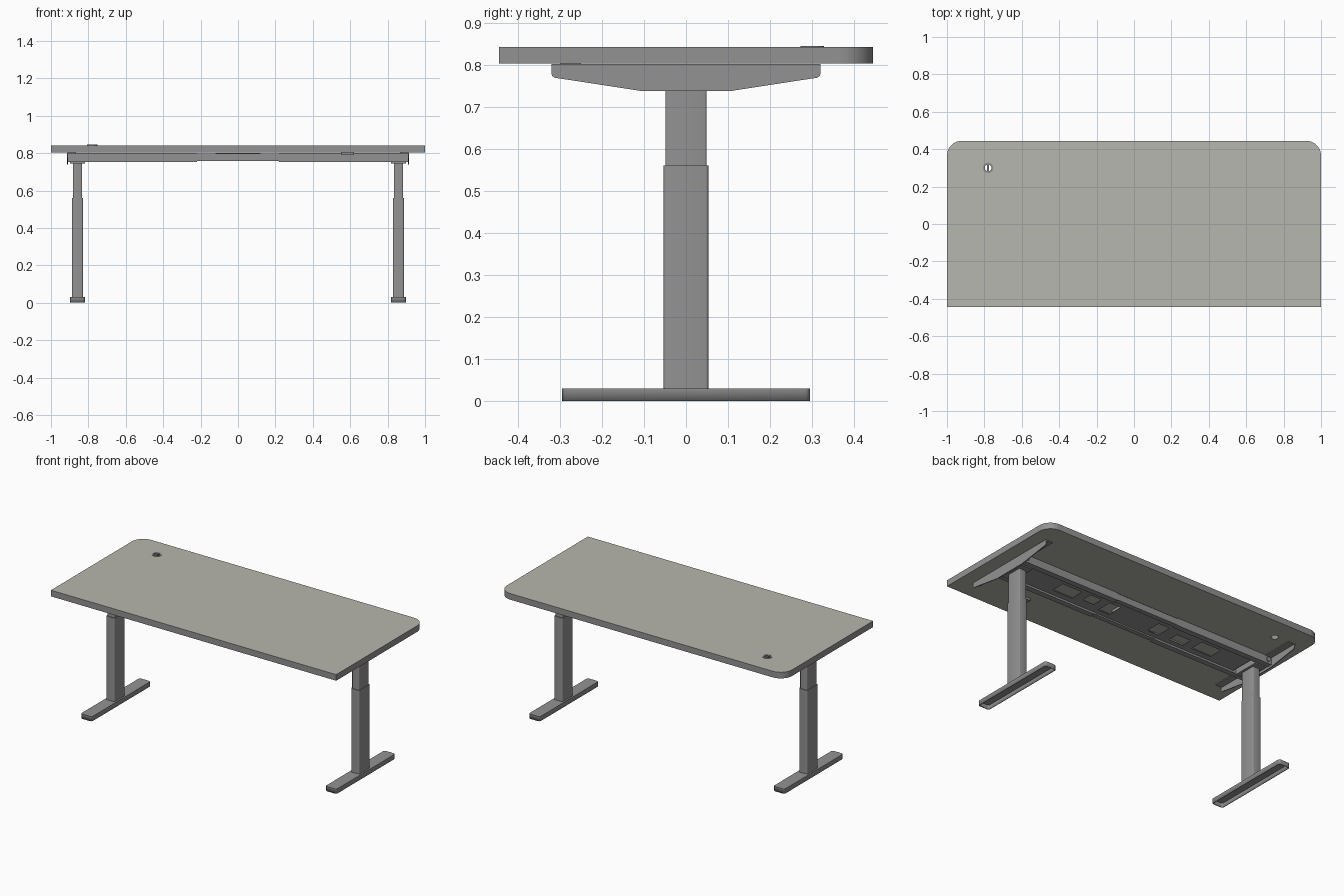
import bpy, bmesh, math
from mathutils import Matrix

if "Cube" in bpy.data.objects:
    bpy.data.objects.remove(bpy.data.objects["Cube"])


def mat(name, c):
    m = bpy.data.materials.new(name)
    m.diffuse_color = (*c, 1)
    m.use_nodes = True
    m.node_tree.nodes["Principled BSDF"].inputs["Base Color"].default_value = m.diffuse_color
    return m


TOP = mat("warm_grey_laminate", (0.47, 0.475, 0.425))
STEEL = mat("grey_steel", (0.29, 0.29, 0.29))


def finish(name, bm, m=STEEL):
    me = bpy.data.meshes.new(name)
    bm.to_mesh(me)
    bm.free()
    me.materials.append(m)
    ob = bpy.data.objects.new(name, me)
    bpy.context.collection.objects.link(ob)
    return ob


def box(name, x0, x1, y0, y1, z0, z1, bevel=0, open_bottom=False, edges=None):
    bm = bmesh.new()
    bmesh.ops.create_cube(bm, size=1)
    for v in bm.verts:
        v.co.x = (x0 + x1) / 2 + v.co.x * (x1 - x0)
        v.co.y = (y0 + y1) / 2 + v.co.y * (y1 - y0)
        v.co.z = (z0 + z1) / 2 + v.co.z * (z1 - z0)
    if bevel:
        # round only the upright edges
        up = [e for e in bm.edges
              if abs(e.verts[0].co.z - e.verts[1].co.z) > 1e-4]
        bmesh.ops.bevel(bm, geom=up, offset=bevel, segments=3,
                        profile=0.5, affect='EDGES')
    if open_bottom:
        low = [f for f in bm.faces if f.normal.z < -0.9]
        bmesh.ops.delete(bm, geom=low, context='FACES')
    return finish(name, bm)


def circle(cx, cy, r, n=24):
    return [(cx + r * math.cos(2 * math.pi * i / n),
             cy + r * math.sin(2 * math.pi * i / n)) for i in range(n)]


def rect(x0, x1, y0, y1):
    return [(x0, y0), (x1, y0), (x1, y1), (x0, y1)]


def plate(name, loops, thick, matrix, m=STEEL):
    """Flat plate from an outline plus hole loops."""
    cu = bpy.data.curves.new(name, 'CURVE')
    cu.dimensions = '2D'
    cu.fill_mode = 'BOTH'
    cu.extrude = thick / 2
    for pts in loops:
        s = cu.splines.new('POLY')
        s.points.add(len(pts) - 1)
        for p, (x, y) in zip(s.points, pts):
            p.co = (x, y, 0, 1)
        s.use_cyclic_u = True
    tmp = bpy.data.objects.new(name + "_curve", cu)
    bpy.context.collection.objects.link(tmp)
    dg = bpy.context.evaluated_depsgraph_get()
    me = bpy.data.meshes.new_from_object(tmp.evaluated_get(dg))
    bpy.data.objects.remove(tmp)
    bm = bmesh.new()
    bm.from_mesh(me)
    bmesh.ops.remove_doubles(bm, verts=bm.verts, dist=1e-5)
    bmesh.ops.recalc_face_normals(bm, faces=bm.faces)
    bmesh.ops.transform(bm, matrix=matrix, verts=bm.verts)
    for f in bm.faces:
        f.material_index = 0
    return finish(name, bm, m)


def at(x, y, z):
    return Matrix.Translation((x, y, z))


# tabletop: square front corners, rounded back corners, cable hole
R, W, D = 0.08, 1.0, 0.445
outline = [(-W, -D), (W, -D)]
for cx, a0 in ((W - R, 0), (-W + R, 90)):
    for i in range(11):
        a = math.radians(a0 + 9 * i)
        outline.append((cx + R * math.cos(a), D - R + R * math.sin(a)))
GX, GY = -0.78, 0.30
top = plate("tabletop", [outline, circle(GX, GY, 0.022)], 0.039,
            at(0, 0, 0.8225), TOP)
top.data.materials.append(STEEL)
for p in top.data.polygons:
    if abs(p.normal.z) < 0.5:
        p.material_index = 1

# cable grommet with a bar across the opening
plate("grommet_ring", [circle(GX, GY, 0.028), circle(GX, GY, 0.018)], 0.006,
      at(0, 0, 0.842))
box("grommet_bar", GX - 0.005, GX + 0.005, GY - 0.019, GY + 0.019, 0.838, 0.844)

# side view outline of the arm under the top (y, z)
half = [(0.11, 0.738), (0.312, 0.769), (0.318, 0.773), (0.32, 0.779), (0.32, 0.8015)]
arm = half + [(-y, z) for y, z in reversed(half)]
yz = Matrix(((0, 0, 1, 0), (1, 0, 0, 0), (0, 1, 0, 0), (0, 0, 0, 1)))

for side, s in (("left", -1), ("right", 1)):
    c = s * 0.858

    def bx(name, w, y0, y1, z0, z1, **k):
        return box(f"{side}_{name}", c - w, c + w, y0, y1, z0, z1, **k)

    # foot: hollow from below, with rounded ends
    foot = bx("foot", 0.039, -0.295, 0.295, 0, 0.03, bevel=0.012, open_bottom=True)
    sol = foot.modifiers.new("shell", 'SOLIDIFY')
    sol.thickness = 0.004
    sol.offset = -1
    # telescoping column
    bx("lower_column", 0.029, -0.053, 0.053, 0.03, 0.56, bevel=0.006)
    bx("upper_column", 0.025, -0.049, 0.049, 0.55, 0.745, bevel=0.005)
    bx("column_head", 0.04, -0.085, 0.085, 0.745, 0.80)
    # arm plate with a mounting flange
    plate(f"{side}_arm", [arm], 0.005, at(s * 0.911, 0, 0) @ yz)
    xs = sorted((s * 0.911, s * 0.865))
    box(f"{side}_arm_flange", *xs, -0.318, 0.318, 0.797, 0.802)
    # bolts at the rail ends
    for k, y in (("front", -0.122), ("back", 0.122)):
        bm = bmesh.new()
        bmesh.ops.create_cone(bm, cap_ends=True, segments=16, radius1=0.014,
                              radius2=0.014, depth=0.008,
                              matrix=at(s * 0.885, y, 0.778) @ Matrix.Rotation(math.pi / 2, 4, 'X'))
        finish(f"{side}_{k}_bolt", bm)
    # sliding outer rail sections
    for k, t in (("front", -1), ("back", 1)):
        ys = sorted((t * 0.084, t * 0.120))
        xs = sorted((s * 0.22, s * 0.909))
        box(f"{side}_{k}_rail", *xs, *ys, 0.752, 0.800)

# inner rail sections joining the two sides
for k, t in (("front", -1), ("back", 1)):
    ys = sorted((t * 0.087, t * 0.117))
    box(f"{k}_centre_rail", -0.23, 0.23, *ys, 0.757, 0.798)

# cable tray with cut-outs between the rails
holes = [rect(x0, x1, y0, y1) for x0, x1, y0, y1 in (
    (-0.60, -0.46, -0.045, 0.045), (-0.40, -0.30, -0.05, 0.02),
    (-0.22, -0.14, -0.05, 0.05), (0.14, 0.22, -0.05, 0.05),
    (0.28, 0.36, -0.02, 0.05), (0.42, 0.56, -0.045, 0.045))]
plate("cable_tray", [rect(-0.80, 0.80, -0.085, 0.085)] + holes, 0.003, at(0, 0, 0.766))
box("control_box", -0.12, 0.12, -0.05, 0.05, 0.768, 0.80)
box("handset", 0.55, 0.62, -0.30, -0.25, 0.790, 0.803)

# smooth the rounded parts
for ob in bpy.context.scene.objects:
    ob.select_set(True)
    bpy.context.view_layer.objects.active = ob
bpy.ops.object.shade_smooth_by_angle(angle=math.radians(35))
